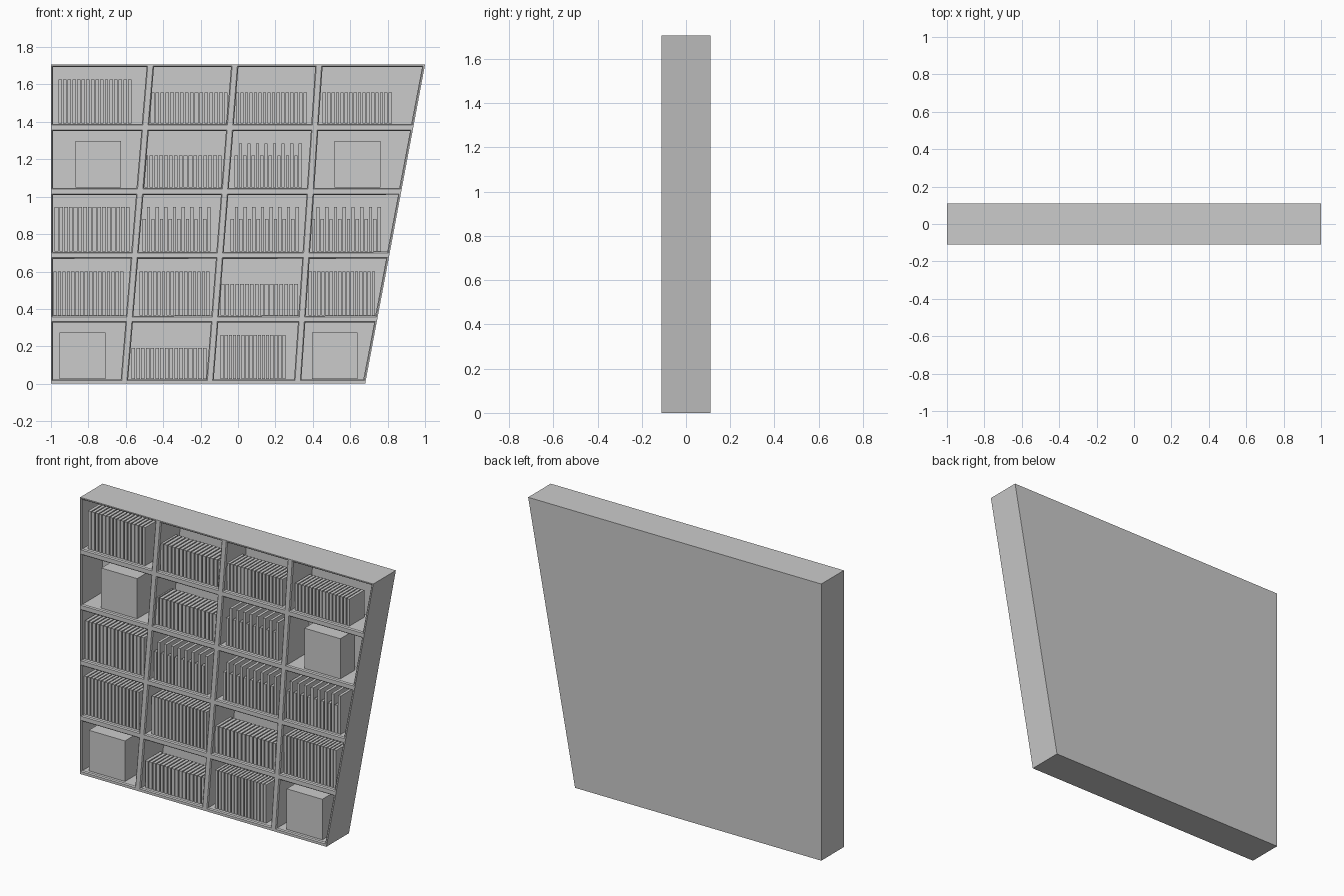
import bpy, bmesh

if "Cube" in bpy.data.objects:
    bpy.data.objects.remove(bpy.data.objects["Cube"])

H, D, PITCH, FLOOR = 1.706, 0.11, 0.3418, 0.024
RIM, BACK = 0.008, 0.09
FRONT, REAR = -0.09, 0.055


def finish(bm, name):
    bmesh.ops.recalc_face_normals(bm, faces=bm.faces)
    me = bpy.data.meshes.new(name)
    bm.to_mesh(me)
    bm.free()
    ob = bpy.data.objects.new(name, me)
    bpy.context.collection.objects.link(ob)
    return ob


def add_box(bm, x0, x1, y0, y1, z0, z1):
    vs = bmesh.ops.create_cube(bm, size=1)["verts"]
    for v in vs:
        v.co.x = (x0 + x1) / 2 + v.co.x * (x1 - x0)
        v.co.y = (y0 + y1) / 2 + v.co.y * (y1 - y0)
        v.co.z = (z0 + z1) / 2 + v.co.z * (z1 - z0)


# Slanted case: front lattice of rails and openings (x at bottom, x at top)
lines = [(-1, -1), (-0.994, -0.994)]
for a, b in ((-0.609, -0.468), (-0.151, -0.017), (0.318, 0.433)):
    lines += [(a - 0.014, b - 0.014), (a + 0.014, b + 0.014)]
lines += [(0.672, 0.992), (0.68, 1)]
levels = [0]
for k in range(5):
    levels += [0.016 + PITCH * k, 0.332 + PITCH * k]
levels.append(H)

bm = bmesh.new()
grid = [[bm.verts.new((a + (b - a) * z / H, -D, z)) for a, b in lines] for z in levels]
cells = []
for r in range(len(levels) - 1):
    for c in range(len(lines) - 1):
        f = bm.faces.new((grid[r][c], grid[r][c + 1], grid[r + 1][c + 1], grid[r + 1][c]))
        if r % 2 and c % 2:
            cells.append(f)
bm.normal_update()

# Outer walls and back panel
rim = [e for e in bm.edges if e.is_boundary]
ext = bmesh.ops.extrude_edge_only(bm, edges=rim)["geom"]
bmesh.ops.translate(bm, vec=(0, 2 * D, 0), verts=[g for g in ext if isinstance(g, bmesh.types.BMVert)])
bmesh.ops.contextual_create(bm, geom=[e for e in bm.edges if e.is_boundary])

# Bevelled lip around every opening, then the compartment pushed in
bmesh.ops.inset_individual(bm, faces=cells, thickness=RIM, depth=-0.006)
deep = bmesh.ops.extrude_discrete_faces(bm, faces=cells)["faces"]
for f in deep:
    for v in f.verts:
        v.co.y = BACK
finish(bm, "bookcase")

# Contents per row, bottom to top: (x0, x1, top, short top of alternate books)
books = [
    [(-0.569, -0.168, 0.19, 0), (-0.093, 0.255, 0.26, 0)],
    [(-0.987, -0.612, 0.60, 0), (-0.526, -0.152, 0.60, 0), (-0.093, 0.32, 0.532, 0), (0.378, 0.732, 0.60, 0)],
    [(-0.98, -0.58, 0.944, 0), (-0.51, -0.146, 0.944, 0.88), (-0.04, 0.325, 0.944, 0.88), (0.395, 0.764, 0.944, 0.88)],
    [(-0.50, -0.087, 1.219, 0), (-0.018, 0.341, 1.284, 1.219)],
    [(-0.96, -0.57, 1.626, 0), (-0.467, -0.055, 1.558, 0), (-0.012, 0.368, 1.558, 0), (0.453, 0.823, 1.558, 0)],
]
N = 16
for k, row in enumerate(books):
    for i, (x0, x1, top, short) in enumerate(row):
        bm = bmesh.new()
        step = (x1 - x0) / (N - 0.25)
        for n in range(N):
            z1 = short if short and n % 2 == 0 else top
            x = x0 + n * step
            add_box(bm, x, x + step * 0.75, FRONT, REAR, FLOOR + PITCH * k, z1)
        finish(bm, f"book_row_{k + 1}_{i + 1}")

# Storage boxes
for i, (k, x0, x1, top) in enumerate([(0, -0.955, -0.708, 0.274), (0, 0.395, 0.638, 0.274),
                                      (3, -0.87, -0.625, 1.297), (3, 0.516, 0.761, 1.297)]):
    bm = bmesh.new()
    add_box(bm, x0, x1, FRONT, REAR, FLOOR + PITCH * k, top)
    finish(bm, f"storage_box_{i + 1}")
